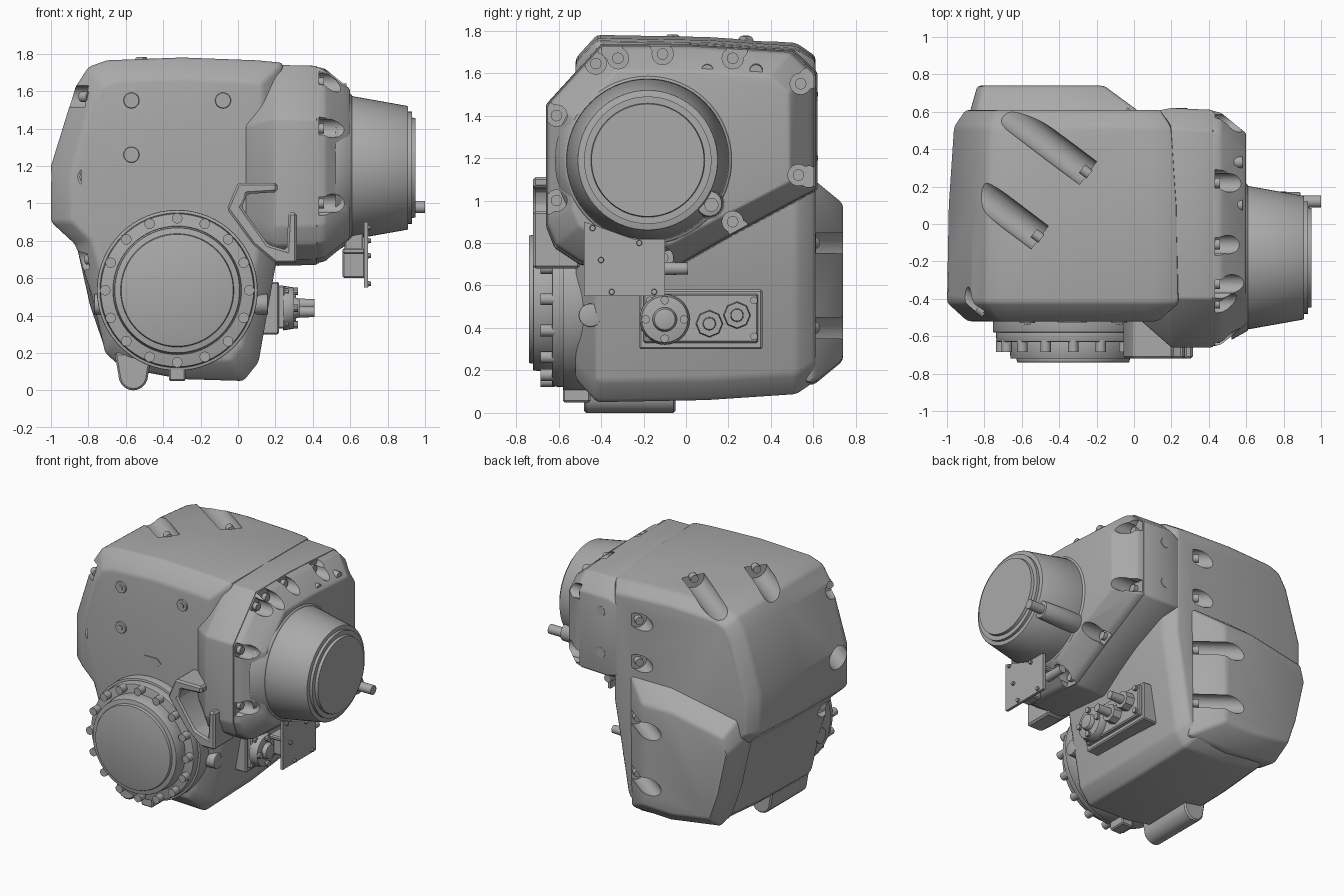
import bpy, bmesh, math
from mathutils import Vector, Matrix

old = bpy.data.objects.get("Cube")
if old:
    bpy.data.objects.remove(old, do_unlink=True)

grey = bpy.data.materials.new("cast_grey")
grey.use_nodes = True
COLOR = (0.4, 0.4, 0.4, 1)
grey.diffuse_color = COLOR
grey.node_tree.nodes["Principled BSDF"].inputs["Base Color"].default_value = COLOR

X, Y = Vector((1, 0, 0)), Vector((0, 1, 0))


def add(name, bm, bevel=0, segments=2):
    bmesh.ops.recalc_face_normals(bm, faces=bm.faces)
    mesh = bpy.data.meshes.new(name)
    bm.to_mesh(mesh)
    bm.free()
    mesh.materials.append(grey)
    ob = bpy.data.objects.new(name, mesh)
    bpy.context.scene.collection.objects.link(ob)
    if bevel:
        mod = ob.modifiers.new("round", "BEVEL")
        mod.width, mod.segments, mod.limit_method = bevel, segments, "ANGLE"
        mod.angle_limit = math.radians(20)
    return ob


def place(axis, pos, a, b):
    return {"x": (pos, a, b), "y": (a, pos, b), "z": (a, b, pos)}[axis]


def loft(name, outline, axis, steps, bevel=0, segments=2):
    """Stack an outline along an axis; each step is (position, inset, sideways shift)."""
    ca, cb = [(min(v) + max(v)) / 2 for v in zip(*outline)]
    ha, hb = [(max(v) - min(v)) / 2 for v in zip(*outline)]
    bm = bmesh.new()
    rings = []
    for pos, inset, shift in steps:
        rings.append([bm.verts.new(place(axis, pos, ca + shift + (a - ca) * (1 - inset / ha),
                                         cb + (b - cb) * (1 - inset / hb))) for a, b in outline])
    n = len(outline)
    for lo, hi in zip(rings, rings[1:]):
        for i in range(n):
            bm.faces.new((lo[i], lo[(i + 1) % n], hi[(i + 1) % n], hi[i]))
    bm.faces.new(rings[0])
    bm.faces.new(rings[-1])
    return add(name, bm, bevel, segments)


def slab(name, outline, axis, start, end, bevel=0):
    return loft(name, outline, axis, [(start, 0, 0), (end, 0, 0)], bevel, 1)


def rods(name, items, seg=20, bevel=0):
    """Cylinders or cones: (start, direction, length, radius, end radius)."""
    bm = bmesh.new()
    for start, d, length, r1, r2 in items:
        m = Matrix.Translation(Vector(start) + d * length / 2) @ d.to_track_quat("Z", "Y").to_matrix().to_4x4()
        bmesh.ops.create_cone(bm, cap_ends=True, segments=seg, radius1=r1, radius2=r2, depth=length, matrix=m)
    return add(name, bm, bevel)


def box(name, lo, hi, bevel=0.008):
    outline = [(lo[0], lo[1]), (hi[0], lo[1]), (hi[0], hi[1]), (lo[0], hi[1])]
    return slab(name, outline, "z", lo[2], hi[2], bevel)


def cut(ob, cutter):
    mod = ob.modifiers.new("pockets", "BOOLEAN")
    mod.operation, mod.solver, mod.object = "DIFFERENCE", "EXACT", cutter
    mod.use_self = True
    cutter.hide_render = True
    cutter.hide_set(True)


# Main casting and the bulge on its back
body_outline = [(-1, .9), (-1, 1.2), (-.87, 1.62), (-.8, 1.73), (-.7, 1.765), (-.3, 1.78), (.1, 1.765),
                (.24, 1.752), (.24, .87), (.2, .66), (.11, .15), (.03, .05), (-.3, .06), (-.62, .12),
                (-.71, .2), (-.78, .5), (-.87, .78)]
body = loft("main_casting", body_outline, "y",
            [(-.52, .11, 0), (-.42, 0, 0), (.1, .01, 0), (.52, .038, 0), (.61, .1, 0)], .018, 2)
bulge_outline = [(.02, .14), (.03, 1.1), (-.3, 1.1), (-.84, 1.0), (-.88, .85), (-.79, .45), (-.7, .19), (-.3, .13)]
bulge = loft("rear_bulge", bulge_outline, "y", [(.45, .02, 0), (.6, 0, 0), (.74, .115, -.075)], .02, 2)

# Bolt pockets along the diagonal parting plane
AXIS = Vector((-.8, .6, 0))
seam = [(.41, 1.748, .078), (.84, 1.755, .078), (.03, 1.5, .06), (.03, 1.2, .06), (.02, .8, .06), (.02, .4, .06),
        (1.34, 1.57, .06), (1.33, 1.14, .08), (1.29, .7, .06)]
spots = [(Vector((-.6 * t, .6 - .8 * t, z)), r) for t, z, r in seam]
seam_cutter = rods("seam_pocket_cutter", [(p, AXIS, .7, r, r) for p, r in spots], 24)
cut(body, seam_cutter)
cut(bulge, seam_cutter)
rods("seam_bolts", [(p - AXIS * .01, AXIS, .05, .028, .028) for p, r in spots], 16)

# Side flange and its cover with bolt pockets
flange_outline = [(-.4, 1.735), (0, 1.735), (.5, 1.705), (.61, 1.6), (.61, 1.05), (.2, .83), (-.08, .67),
                  (-.5, .7), (-.62, .78), (-.66, .88), (-.66, 1.45)]
loft("side_flange", flange_outline, "x", [(.04, .08, .06), (.2, -.005, .005), (.425, 0, 0)], .012)
cover = loft("side_cover", flange_outline, "x", [(.415, .004, 0), (.465, .015, 0), (.6, .125, 0)], .012)
cover_bolts = [(-.425, 1.645), (-.32, 1.67), (-.11, 1.69), (.22, 1.67), (.54, 1.55), (.53, 1.12),
               (.22, .9), (-.11, .73), (-.61, 1.0), (-.61, 1.4)]
outward = [Vector((0, y, z - 1.2)).normalized() for y, z in cover_bolts]
cut(cover, rods("cover_pocket_cutter", [(Vector((.432, y, z)) + d * k, X, .4, .05, .05)
                                        for (y, z), d in zip(cover_bolts, outward) for k in (0, .05)], 24))
rods("cover_bolts", [((.41, y, z), X, .05, .027, .027) for y, z in cover_bolts], 16)
rods("cover_plugs", [((.53, y, 1.61), X, .05, .035, .03) for y in (.1, .33)], 16)

# Tapered output neck with its end disc and side pin
HUB = (-.18, 1.19)
rods("output_neck", [((.52, *HUB), X, .09, .44, .39), ((.6, *HUB), X, .31, .385, .33)], 64, .006)
rods("output_disc", [((.9, *HUB), X, .03, .3, .3), ((.92, *HUB), X, .03, .27, .265)], 64)
rods("neck_ear", [((.58, .11, .985), X, .31, .07, .06)], 24, .006)
rods("neck_pin", [((.85, .12, .98), X, .15, .033, .033)], 20)

# Round front drive with a ring of bolts
cx, cz = -.325, .535
rods("front_ring", [((cx, -.45, cz), -Y, .13, .43, .43), ((cx, -.57, cz), -Y, .06, .415, .41)], 64, .006)
rods("front_disc", [((cx, -.62, cz), -Y, .1, .345, .335), ((cx, -.71, cz), -Y, .03, .305, .3)], 64, .004)
angles = [math.tau * i / 16 for i in range(16)]
rods("front_bolts", [((cx + .385 * math.sin(a), -.62, cz + .385 * math.cos(a)), -Y, .065, .028, .028)
                     for a in angles], 14)
rods("drain_plugs", [((-.05, -.45, .46), X, .21, .058, .055), ((-.6, -.45, .46), -X, .17, .058, .055)], 20, .005)

# Plugs and small tag on the front
plug_spots = [(-.57, 1.55), (-.08, 1.55), (-.57, 1.26)]
rods("front_plugs", [((x, -.51, z), -Y, .02, .045, .04) for x, z in plug_spots], 20)
rods("front_plug_heads", [((x, -.525, z), -Y, .012, .02, .02) for x, z in plug_spots], 6)
slab("front_tag", [(-.41, 1.08), (-.38, 1.11), (-.28, 1.11), (-.25, 1.08), (-.28, 1.05), (-.38, 1.05)],
     "y", -.526, -.515)
rods("back_plugs", [((.25, .6, z), Y, .02, .04, .035) for z in (1.2, 1.5)], 20)

# Hook bracket beside the drive
hook = [(-.06, .97), (0, 1.11), (.21, 1.11), (.21, 1.06), (.05, 1.05), (.02, .98), (.16, .78), (.26, .75),
        (.27, .95), (.315, .95), (.315, .68), (.2, .68), (.08, .78)]
slab("hook_bracket", hook, "y", -.72, -.5, .012)

# Feet under the casting
foot = [(-.56 + .08 * math.cos(a), .085 + .085 * math.sin(a)) for a in [math.pi + math.pi * i / 10 for i in range(11)]]
slab("foot_lug", foot + [(-.46, .2), (-.66, .2)], "y", -.48, -.05, .01)
box("small_lug", (-.37, -.58, .05), (-.28, -.45, .14))

# Valve block with its connectors on the side
box("valve_plate", (.05, -.22, .3), (.22, .36, .58))
box("valve_block", (.2, -.2, .33), (.25, .34, .56))
rods("round_connector", [((.24, -.1, .44), X, .06, .12, .11), ((.29, -.1, .44), X, .04, .06, .05)], 28, .005)
rods("valve_connectors", [((.24, y, z), X, .07, .065, .06) for y, z in ((.11, .42), (.24, .46))], 8)
rods("valve_stems", [((.3, y, z), X, .11, .032, .028) for y, z in ((.11, .42), (.24, .46))], 16)
rods("valve_screws", [((.24, y, z), X, .03, .018, .018)
                      for y in (-.17, .32) for z in (.36, .53)]
     + [((.28, -.1 + .09 * math.cos(a), .44 + .09 * math.sin(a)), X, .04, .02, .02) for a in angles[::4]], 10)

# Cable plate hanging below the neck
plate = [(-.48, .55), (-.48, .9), (-.42, .88), (-.25, .82), (-.1, .82), (-.1, .55)]
slab("cable_plate", plate, "x", .675, .695)
box("plate_shelf", (.56, -.45, .73), (.68, -.13, .76))
box("plate_block", (.56, -.4, .6), (.68, -.28, .75))
box("plate_hanger", (.57, -.3, .74), (.67, -.2, .9))
rods("plate_gland", [((.62, -.14, .68), Y, .15, .032, .028)], 16)
rods("plate_screws", [((.69, y, z), X, .02, .015, .012) for y, z in
                      ((-.4, .72), (-.22, .8), (-.35, .57), (-.15, .57), (-.44, .87))], 10)

# Bake modifiers and smooth all but the hard edges
bpy.context.view_layer.update()
graph = bpy.context.evaluated_depsgraph_get()
parts = [o for o in bpy.context.scene.objects if o.type == "MESH" and not o.hide_render]
baked = [(o, bpy.data.meshes.new_from_object(o.evaluated_get(graph))) for o in parts]
for o, mesh in baked:
    o.modifiers.clear()
    o.data = mesh
for o in [o for o in bpy.context.scene.objects if o.name.endswith("_cutter")]:
    bpy.data.objects.remove(o, do_unlink=True)
bpy.ops.object.select_all(action="DESELECT")
for o in parts:
    o.select_set(True)
bpy.context.view_layer.objects.active = parts[0]
bpy.ops.object.shade_smooth_by_angle(angle=math.radians(30))
